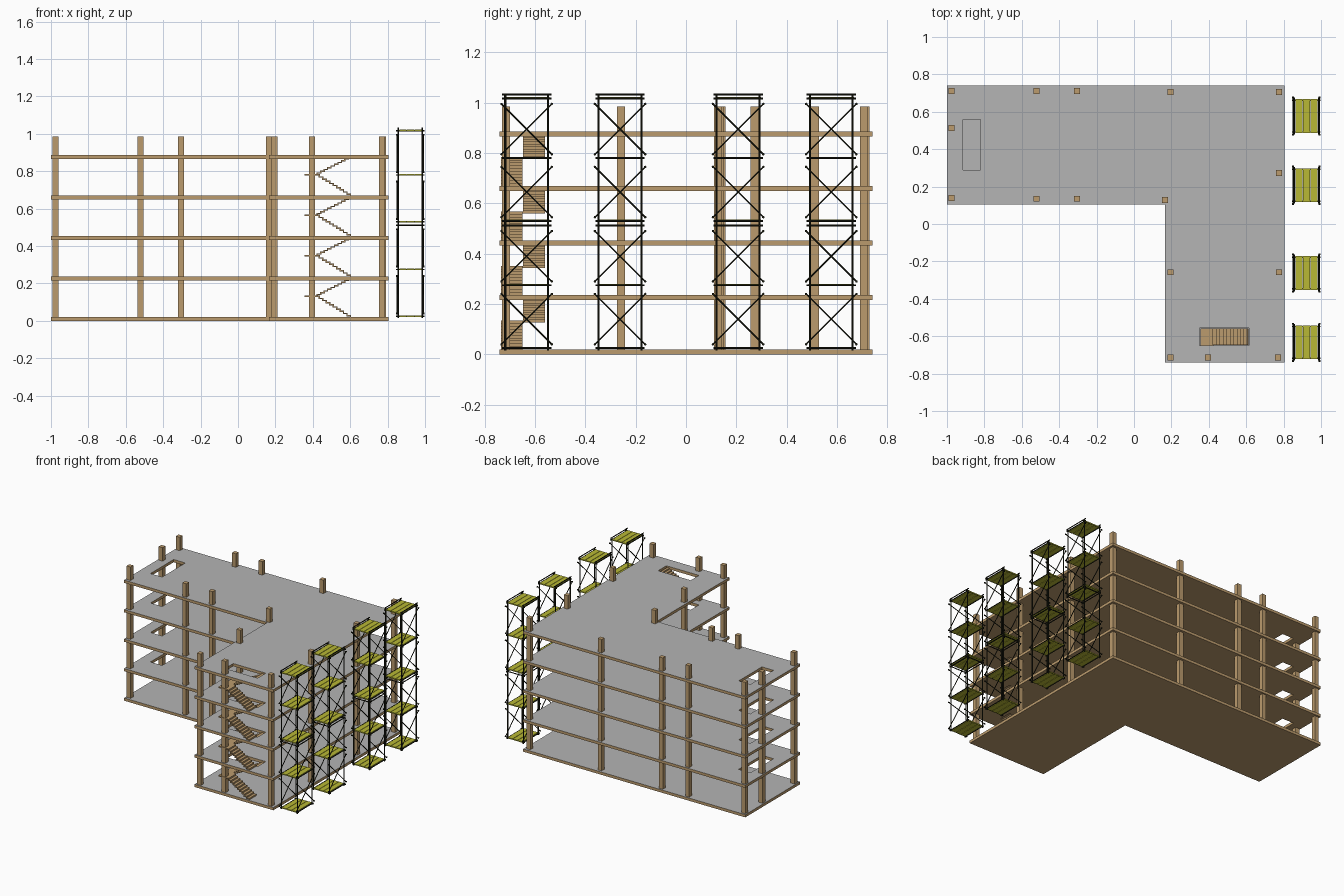
import bpy
import bmesh
from mathutils import Vector, Matrix

if "Cube" in bpy.data.objects:
    bpy.data.objects.remove(bpy.data.objects["Cube"], do_unlink=True)


def material(name, rgb):
    m = bpy.data.materials.new(name)
    m.use_nodes = True
    m.diffuse_color = (*rgb, 1)
    m.node_tree.nodes["Principled BSDF"].inputs["Base Color"].default_value = (*rgb, 1)
    return m


tan = material("tan concrete", (0.50, 0.33, 0.155))
grey = material("grey floor", (0.46, 0.46, 0.46))
yellow = material("yellow plank", (0.48, 0.48, 0.035))
black = material("black steel", (0.012, 0.013, 0.006))


def finish(name, bm, *mats):
    bmesh.ops.recalc_face_normals(bm, faces=bm.faces)
    mesh = bpy.data.meshes.new(name)
    bm.to_mesh(mesh)
    bm.free()
    for m in mats:
        mesh.materials.append(m)
    obj = bpy.data.objects.new(name, mesh)
    bpy.context.collection.objects.link(obj)
    return obj


def box(bm, x0, x1, y0, y1, z0, z1):
    mat = Matrix.Translation(((x0 + x1) / 2, (y0 + y1) / 2, (z0 + z1) / 2))
    mat = mat @ Matrix.Diagonal((x1 - x0, y1 - y0, z1 - z0, 1))
    bmesh.ops.create_cube(bm, size=1, matrix=mat)


def rod(bm, a, b, r=0.0035):
    a, b = Vector(a), Vector(b)
    d = b - a
    mat = Matrix.Translation((a + b) / 2) @ d.to_track_quat("Z", "Y").to_matrix().to_4x4()
    bmesh.ops.create_cone(bm, cap_ends=True, segments=8, radius1=r, radius2=r,
                          depth=d.length, matrix=mat)


def extrude(bm, faces, offset):
    new = bmesh.ops.extrude_face_region(bm, geom=faces, use_keep_orig=True)["geom"]
    verts = [v for v in new if isinstance(v, bmesh.types.BMVert)]
    bmesh.ops.translate(bm, verts=verts, vec=offset)


# Floor slabs: L-shaped outline with two stair openings above the ground
PITCH, THICK = 0.2165, 0.02
OUTLINE = [(-1, 0.105), (0.165, 0.105), (0.165, -0.74), (0.805, -0.74), (0.805, 0.74), (-1, 0.74)]


def rect(x0, x1, y0, y1):
    return [(x0, y0), (x1, y0), (x1, y1), (x0, y1)]


OPENINGS = [rect(-0.915, -0.82, 0.29, 0.56), rect(0.35, 0.615, -0.65, -0.555)]

for level in range(5):
    bm = bmesh.new()
    z = level * PITCH
    edges = []
    for loop in [OUTLINE] + (OPENINGS if level else []):
        vs = [bm.verts.new((x, y, z)) for x, y in loop]
        edges += [bm.edges.new((vs[i - 1], vs[i])) for i in range(len(vs))]
    bmesh.ops.triangle_fill(bm, edges=edges, use_beauty=True, normal=(0, 0, 1))
    extrude(bm, bm.faces[:], (0, 0, THICK))
    bmesh.ops.recalc_face_normals(bm, faces=bm.faces)
    for f in bm.faces:
        f.material_index = 1 if f.normal.z > 0.5 else 0
    finish(f"floor_slab_{level}", bm, tan, grey)

# Columns
COLUMNS = [(-0.976, 0.712), (-0.976, 0.512), (-0.976, 0.14), (-0.52, 0.712), (-0.52, 0.135),
           (-0.305, 0.712), (-0.305, 0.135), (0.195, 0.707), (0.165, 0.128), (0.775, 0.707),
           (0.775, 0.272), (0.775, -0.258), (0.195, -0.258), (0.195, -0.715),
           (0.395, -0.715), (0.77, -0.715)]
bm = bmesh.new()
for x, y in COLUMNS:
    box(bm, x - 0.016, x + 0.016, y - 0.016, y + 0.016, 0.001, 0.985)
finish("columns", bm, tan)


# Stairs: two folded flights and a landing on each storey
def flight(bm, x0, x1, z0, z1, y0, y1, steps=10):
    dx, dz = (x1 - x0) / steps, (z1 - z0) / steps
    t = 0.007
    side = t if dx > 0 else -t
    top, under = [(x0, z0)], [(x0 + side, z0 - t)]
    for i in range(steps):
        for p in ((x0 + i * dx, z0 + (i + 1) * dz), (x0 + (i + 1) * dx, z0 + (i + 1) * dz)):
            top.append(p)
            under.append((p[0] + side, p[1] - t))
    face = bm.faces.new([bm.verts.new((x, y0, z)) for x, z in top + under[::-1]])
    extrude(bm, [face], (0, y1 - y0, 0))


for level in range(4):
    z = level * PITCH + THICK
    mid = z + 0.115
    bm = bmesh.new()
    flight(bm, 0.605, 0.42, z, mid, -0.735, -0.65)
    flight(bm, 0.42, 0.605, mid, z + PITCH - 0.008, -0.648, -0.56)
    box(bm, 0.355, 0.425, -0.735, -0.56, mid - 0.008, mid)
    finish(f"stair_{level}", bm, tan)

# Scaffold towers: two stacked frames each, braced on both long sides
XS = (0.856, 0.986)
HALF = 0.085
for n, cy in enumerate((-0.633, -0.262, 0.207, 0.577)):
    ys = (cy - HALF, cy + HALF)
    steel, planks = bmesh.new(), bmesh.new()
    for x in XS:
        for y in ys:
            rod(steel, (x, y, 0.015), (x, y, 1.035), 0.004)
    for base in (0.025, 0.53):
        for h in (0, 0.25, 0.487):
            z = base + h
            for y in ys:
                rod(steel, (XS[0] - 0.01, y, z), (XS[1] + 0.012, y, z))
            for x in XS:
                rod(steel, (x, cy - 0.098, z), (x, cy + 0.098, z))
            # Three planks on each deck
            if h < 0.4 or base > 0.5:
                for k in range(3):
                    x = 0.863 + k * 0.04
                    box(planks, x, x + 0.037, cy - 0.09, cy + 0.09, z - 0.003, z + 0.005)
        for h in (0.015, 0.265):
            z0, z1 = base + h, base + h + 0.2
            for x, s in ((XS[0] - 0.005, 1), (XS[1] + 0.005, -1)):
                for d in (s, -s):
                    a, b = (x, cy - d * 0.1, z0), (x, cy + d * 0.1, z1)
                    rod(steel, a, b, 0.003)
                    # Brace end clamps
                    for p in (a, b):
                        rod(steel, (p[0] - 0.005, p[1], p[2]), (p[0] + 0.005, p[1], p[2]), 0.005)
    # Top end rails
    for x in XS:
        rod(steel, (x, cy - 0.098, 1.032), (x, cy + 0.098, 1.032))
    finish(f"scaffold_frame_{n}", steel, black)
    finish(f"scaffold_planks_{n}", planks, yellow)
